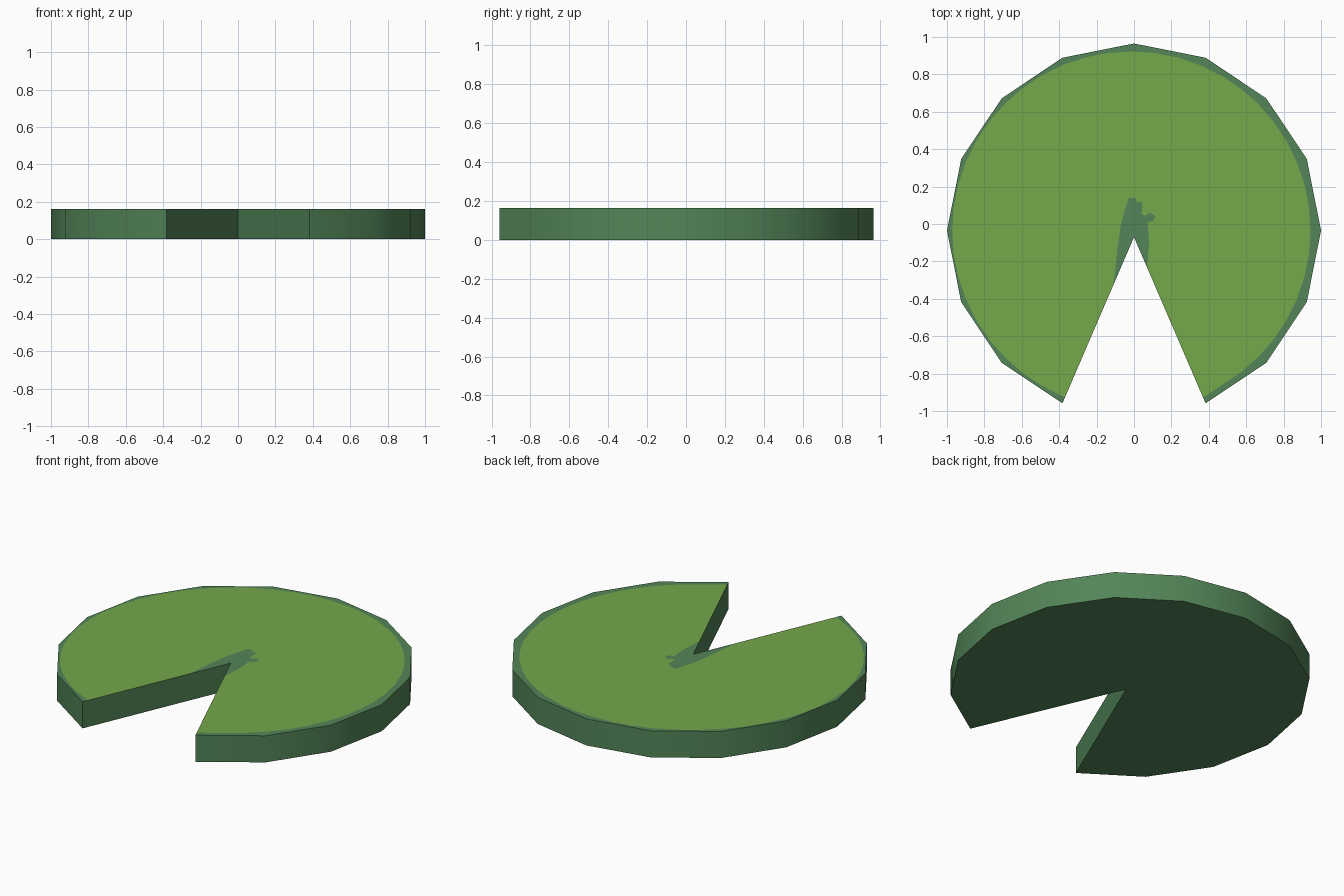
import bpy, bmesh, math

if "Cube" in bpy.data.objects:
    bpy.data.objects.remove(bpy.data.objects["Cube"])

HEIGHT, CY = 0.163, -0.035


def srgb(*rgb):
    return [((c / 255 + 0.055) / 1.055) ** 2.4 for c in rgb] + [1]


def material(name, colour):
    m = bpy.data.materials.new(name)
    m.diffuse_color = colour
    m.use_nodes = True
    m.node_tree.nodes["Principled BSDF"].inputs["Base Color"].default_value = m.diffuse_color
    return m


# Outline: 16-sided disc with the front corner pulled in to a notch
outer = [(math.cos(math.radians(a)), CY + math.sin(math.radians(a)))
         for a in [-67.5 + 22.5 * i for i in range(15)]]
notch = (0, -0.07)


def along_notch(tip, t):
    return tuple(n + (p - n) * t for n, p in zip(notch, tip))


# Edge of the light leaf surface, slightly off-centre inside the rim
STEPS = 3
inner = []
for i in range(14 * STEPS + 1):
    a = math.radians(-67.5 + 22.5 * i / STEPS)
    inner.append((-0.014 + 0.958 * math.cos(a), CY + 0.958 * math.sin(a)))
inner[0] = along_notch(outer[0], 0.965)
inner[-1] = along_notch(outer[-1], 0.965)

# Irregular dark patch around the notch, left to right
patch = [along_notch(outer[-1], 0.285), (-0.09, -0.15), (-0.07, 0.0), (-0.028, 0.14),
         (0.008, 0.14), (0.012, 0.12), (0.045, 0.115), (0.04, 0.055), (0.06, 0.043),
         (0.085, 0.062), (0.115, 0.04), (0.10, 0.015), (0.073, 0.01), (0.08, -0.1),
         along_notch(outer[0], 0.185)]

bm = bmesh.new()


def ring(points, z):
    return [bm.verts.new((x, y, z)) for x, y in points]


top, low = ring(outer, HEIGHT), ring(outer, 0)
leaf, spot = ring(inner, HEIGHT), ring(patch, HEIGHT)
n_top, n_low = ring([notch], HEIGHT)[0], ring([notch], 0)[0]

# Top: dark rim, light leaf, dark patch
for i in range(14):
    bm.faces.new([top[i], top[i + 1]] + leaf[i * STEPS:(i + 1) * STEPS + 1][::-1])
bm.faces.new(leaf + spot).material_index = 1
bm.faces.new([n_top] + spot[::-1])
# Outer wall, notch walls and underside
for i in range(14):
    bm.faces.new([low[i], low[i + 1], top[i + 1], top[i]])
bm.faces.new([low[-1], n_low, n_top, spot[0], leaf[-1], top[-1]])
bm.faces.new([n_low, low[0], top[0], leaf[0], spot[-1], n_top])
bm.faces.new([n_low] + low[::-1])
bmesh.ops.recalc_face_normals(bm, faces=bm.faces)

mesh = bpy.data.meshes.new("lily_pad")
bm.to_mesh(mesh)
bm.free()
mesh.materials.append(material("dark green", srgb(83, 133, 88)))
mesh.materials.append(material("leaf green", srgb(117, 168, 75)))
pad = bpy.data.objects.new("lily_pad", mesh)
bpy.context.collection.objects.link(pad)
bpy.context.view_layer.objects.active = pad
pad.select_set(True)
bpy.ops.object.shade_smooth_by_angle(angle=math.radians(30))
